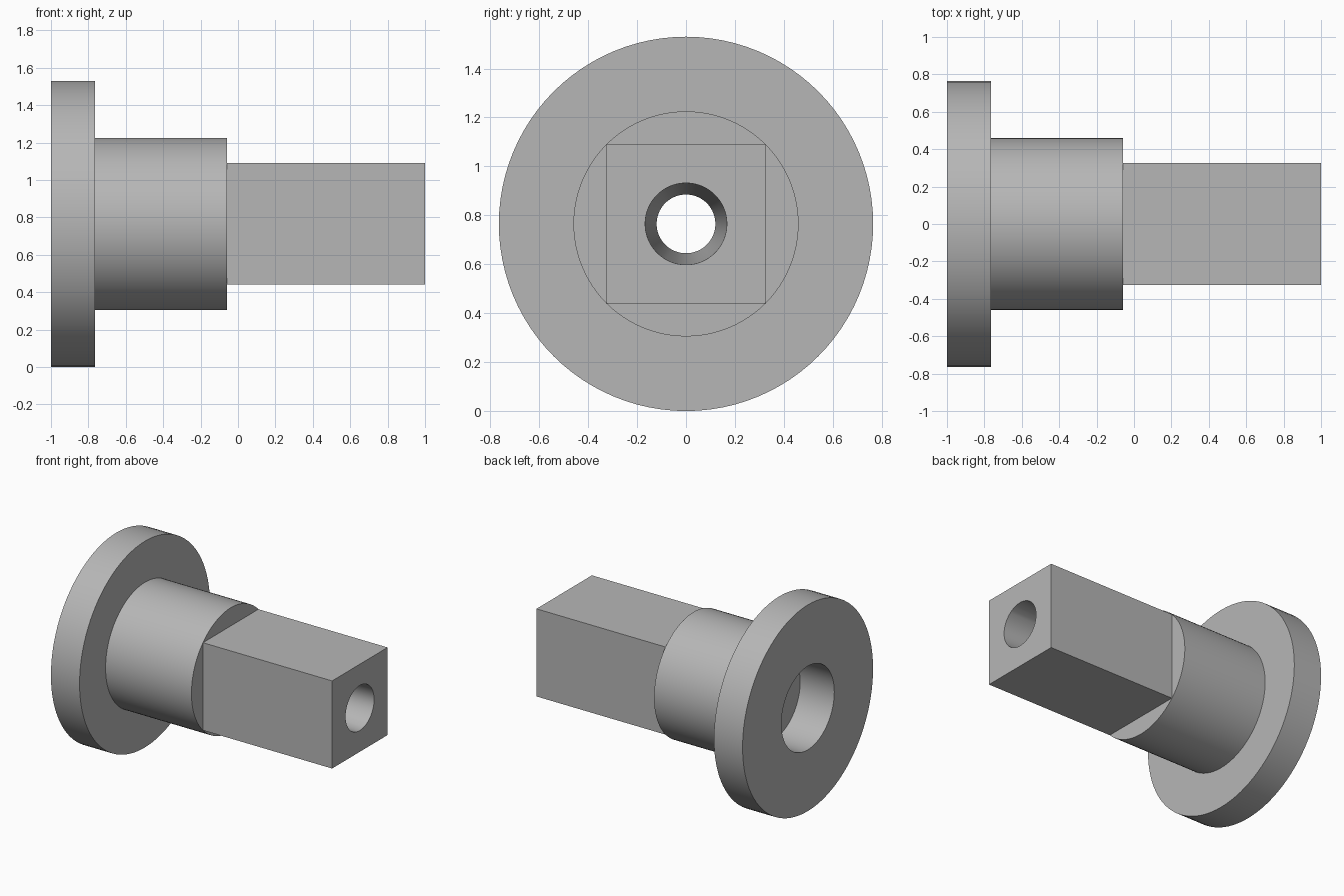
import bpy
import math

old = bpy.data.objects.get("Cube")
if old:
    bpy.data.objects.remove(old, do_unlink=True)

AXIS_Z = 0.765
SEGMENTS = 96

steel = bpy.data.materials.new("grey steel")
steel.use_nodes = True
steel.diffuse_color = (0.47, 0.47, 0.47, 1)
steel.node_tree.nodes["Principled BSDF"].inputs["Base Color"].default_value = steel.diffuse_color


def lathe(name, profile):
    """Solid turned around the x axis from (x, radius) steps."""
    verts, faces = [], []
    for x, r in profile:
        for i in range(SEGMENTS):
            a = math.tau * i / SEGMENTS
            verts.append((x, r * math.cos(a), AXIS_Z + r * math.sin(a)))
    for ring in range(len(profile) - 1):
        base = ring * SEGMENTS
        for i in range(SEGMENTS):
            j = (i + 1) % SEGMENTS
            faces.append((base + i, base + SEGMENTS + i, base + SEGMENTS + j, base + j))
    faces.append(tuple(range(SEGMENTS)))
    last = (len(profile) - 1) * SEGMENTS
    faces.append(tuple(reversed(range(last, last + SEGMENTS))))
    # Face order above points inwards for x growing, so flip once
    mesh = bpy.data.meshes.new(name)
    mesh.from_pydata(verts, [], [f[::-1] for f in faces])
    mesh.materials.append(steel)
    obj = bpy.data.objects.new(name, mesh)
    bpy.context.collection.objects.link(obj)
    return obj


def combine(target, tool, operation):
    """Apply a boolean and discard the tool object."""
    bpy.context.view_layer.objects.active = target
    mod = target.modifiers.new(operation.lower(), "BOOLEAN")
    mod.operation = operation
    mod.solver = "EXACT"
    mod.object = tool
    bpy.ops.object.modifier_apply(modifier=mod.name)
    bpy.data.objects.remove(tool, do_unlink=True)


# Round flange and neck
adapter = lathe("flanged_square_shaft", [(-1, 0.765), (-0.765, 0.765), (-0.765, 0.46), (-0.06, 0.46)])

# Square drive end, set slightly into the neck
bpy.ops.mesh.primitive_cube_add(size=1, location=(0.46, 0, AXIS_Z))
shaft = bpy.context.object
shaft.scale = (1.08, 0.65, 0.65)
bpy.ops.object.transform_apply(location=True, rotation=False, scale=True)
shaft.data.materials.append(steel)
combine(adapter, shaft, "UNION")

# Wide bore in the flange and a tapering hole through the shaft
bore = lathe("bore_cutter", [(-1.1, 0.31), (-0.72, 0.31), (-0.72, 0.12), (1, 0.167), (1.1, 0.167)])
combine(adapter, bore, "DIFFERENCE")

bpy.ops.object.select_all(action="DESELECT")
adapter.select_set(True)
bpy.context.view_layer.objects.active = adapter
bpy.ops.object.shade_smooth_by_angle(angle=math.radians(30))
